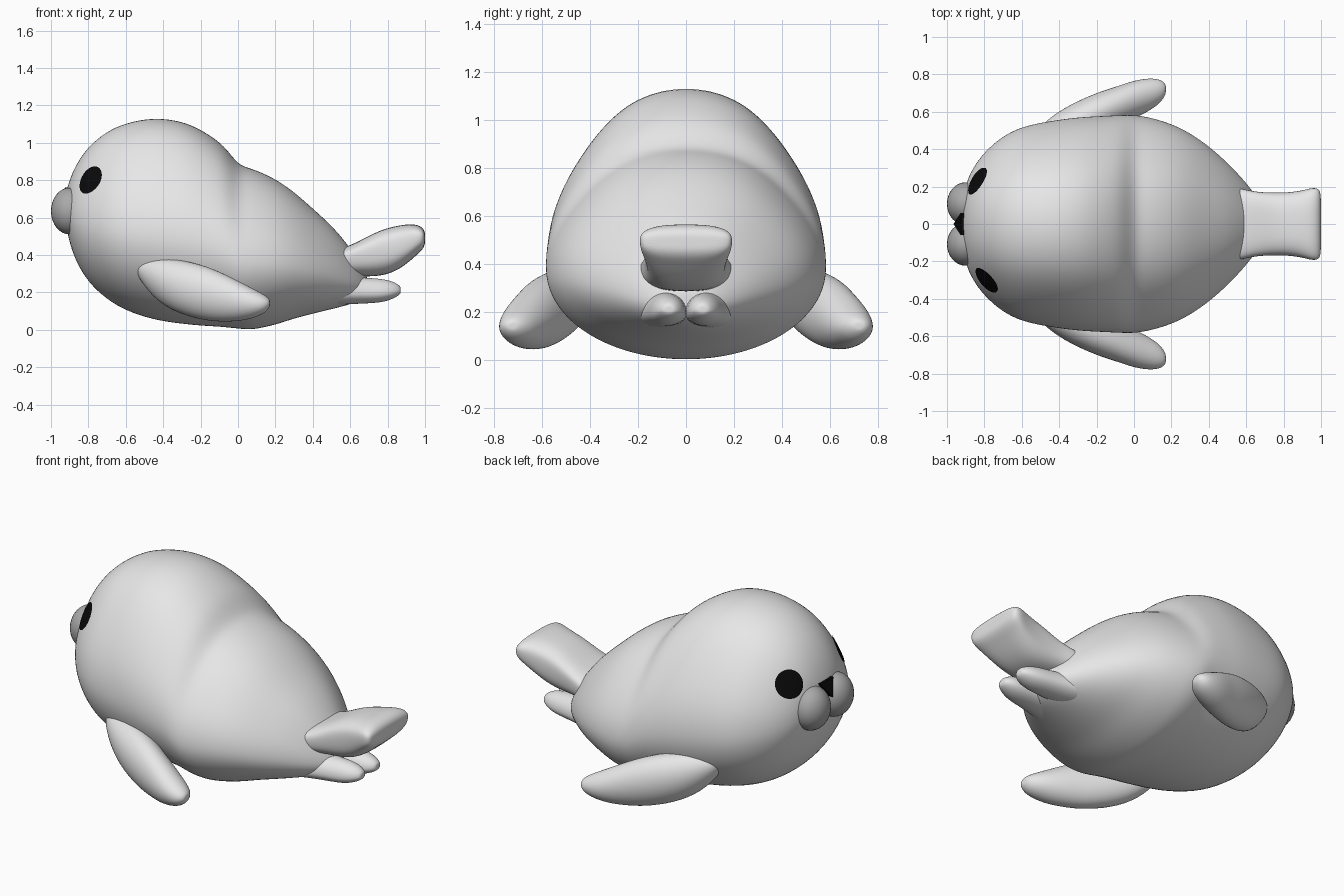
import bpy, bmesh, math
from mathutils import Vector

if "Cube" in bpy.data.objects:
    bpy.data.objects.remove(bpy.data.objects["Cube"])


def material(name, value):
    m = bpy.data.materials.new(name)
    m.diffuse_color = (value, value, value, 1)
    m.use_nodes = True
    m.node_tree.nodes["Principled BSDF"].inputs["Base Color"].default_value = m.diffuse_color
    return m


FUR = material("pale_grey_fur", 0.8)
MUZZLE = material("mid_grey_muzzle", 0.4)
BLACK = material("black", 0.003)


def finish(bm, name, mat, levels=0):
    bmesh.ops.recalc_face_normals(bm, faces=bm.faces)
    me = bpy.data.meshes.new(name)
    bm.to_mesh(me)
    bm.free()
    me.materials.append(mat)
    for p in me.polygons:
        p.use_smooth = True
    ob = bpy.data.objects.new(name, me)
    bpy.context.collection.objects.link(ob)
    if levels:
        sub = ob.modifiers.new("smooth", "SUBSURF")
        sub.levels = sub.render_levels = levels
    return ob


def loft(name, sections, side=1, n=24, power=1.0, pinch=0.0, mid=0.5):
    """Rings along x; each section is (x, z_low, z_high, y_centre, half_width)."""
    bm = bmesh.new()
    rings = []
    for x, lo, hi, yc, w in sections:
        zc = lo + (hi - lo) * mid
        ring = []
        for i in range(n):
            t = 2 * math.pi * i / n
            c, s = math.cos(t), math.sin(t)
            c = math.copysign(abs(c) ** power, c)
            s = math.copysign(abs(s) ** power, s)
            if s > 0:
                c *= 1 - pinch * math.sin(2 * t) ** 2
            z = zc + s * ((hi - zc) if s > 0 else (zc - lo))
            ring.append(bm.verts.new((x, side * (yc + w * c), z)))
        rings.append(ring)
    for a, b in zip(rings, rings[1:]):
        for i in range(n):
            j = (i + 1) % n
            bm.faces.new((a[i], a[j], b[j], b[i]))
    # close both ends with a fan
    for ring in (rings[0], rings[-1]):
        f = bm.faces.new(ring)
        bmesh.ops.poke(bm, faces=[f])
    return finish(bm, name, FUR, 2)


# Body with domed head and a dip behind the neck
body = loft("body", [
    (-0.92, 0.57, 0.73, 0, 0.09), (-0.905, 0.48, 0.79, 0, 0.20),
    (-0.87, 0.37, 0.88, 0, 0.29), (-0.80, 0.25, 0.985, 0, 0.39),
    (-0.70, 0.16, 1.065, 0, 0.475), (-0.60, 0.10, 1.11, 0, 0.525),
    (-0.45, 0.05, 1.14, 0, 0.555), (-0.30, 0.03, 1.12, 0, 0.575),
    (-0.20, 0.02, 1.075, 0, 0.58), (-0.10, 0.015, 1.01, 0, 0.585),
    (-0.05, 0.01, 0.955, 0, 0.587), (0.00, 0.005, 0.89, 0, 0.587),
    (0.05, 0.0, 0.87, 0, 0.58), (0.10, 0.003, 0.855, 0, 0.57),
    (0.20, 0.025, 0.81, 0, 0.54), (0.30, 0.06, 0.74, 0, 0.49),
    (0.40, 0.085, 0.65, 0, 0.42), (0.50, 0.11, 0.56, 0, 0.33),
    (0.58, 0.13, 0.465, 0, 0.245), (0.64, 0.15, 0.38, 0, 0.17),
    (0.69, 0.18, 0.30, 0, 0.09)], n=32, pinch=0.08, mid=0.42)

# Raised upper tail fluke
loft("upper_tail", [
    (0.50, 0.29, 0.42, 0, 0.20), (0.58, 0.285, 0.445, 0, 0.19),
    (0.65, 0.285, 0.475, 0, 0.172), (0.75, 0.285, 0.53, 0, 0.168),
    (0.83, 0.305, 0.553, 0, 0.17), (0.90, 0.35, 0.565, 0, 0.18),
    (0.95, 0.395, 0.565, 0, 0.195), (0.985, 0.425, 0.55, 0, 0.192),
    (1.0, 0.455, 0.525, 0, 0.17)], power=0.7, mid=0.6)

for side, tag in ((1, "left"), (-1, "right")):
    # Paired lower tail lobes
    loft("lower_tail_" + tag, [
        (0.45, 0.13, 0.28, 0.11, 0.12), (0.58, 0.135, 0.29, 0.09, 0.10),
        (0.68, 0.14, 0.28, 0.08, 0.085), (0.77, 0.145, 0.275, 0.075, 0.075),
        (0.83, 0.165, 0.26, 0.07, 0.06), (0.87, 0.19, 0.235, 0.07, 0.03)],
        side, n=16, mid=0.4)
    # Swept-back side flippers
    loft("flipper_" + tag, [
        (-0.54, 0.29, 0.37, 0.44, 0.04), (-0.46, 0.175, 0.39, 0.465, 0.10),
        (-0.35, 0.095, 0.385, 0.52, 0.118), (-0.20, 0.05, 0.355, 0.585, 0.12),
        (-0.10, 0.04, 0.315, 0.625, 0.11), (0.00, 0.043, 0.265, 0.665, 0.105),
        (0.08, 0.06, 0.222, 0.692, 0.09), (0.14, 0.085, 0.19, 0.71, 0.066),
        (0.17, 0.12, 0.165, 0.72, 0.03)], side, n=16)
    # Whisker pads
    bm = bmesh.new()
    bmesh.ops.create_uvsphere(bm, u_segments=32, v_segments=16, radius=1)
    bmesh.ops.scale(bm, vec=(0.10, 0.115, 0.125), verts=bm.verts)
    bmesh.ops.translate(bm, vec=(-0.90, side * 0.108, 0.635), verts=bm.verts)
    finish(bm, "whisker_pad_" + tag, MUZZLE)

# Eyes: thin discs wrapped onto the head, one set slightly further forward
for tag, centre, normal in (("left", (-0.825, 0.22, 0.80), (-0.79, 0.61, 0.2)),
                            ("right", (-0.775, -0.29, 0.795), (-0.79, -0.61, 0.2))):
    bm = bmesh.new()
    rings = []
    rot = Vector(normal).to_track_quat("Z", "Y")
    for r in range(1, 7):
        rings.append([bm.verts.new(Vector(centre) + rot @ Vector((
            0.08 * r / 6 * math.cos(i * math.pi / 16),
            0.08 * r / 6 * math.sin(i * math.pi / 16), 0))) for i in range(32)])
    bm.faces.new(rings[0])
    for a, b in zip(rings, rings[1:]):
        for i in range(32):
            j = (i + 1) % 32
            bm.faces.new((a[i], b[i], b[j], a[j]))
    eye = finish(bm, "eye_" + tag, BLACK)
    wrap = eye.modifiers.new("wrap", "SHRINKWRAP")
    wrap.target = body
    wrap.wrap_method = "NEAREST_SURFACEPOINT"
    wrap.wrap_mode = "ABOVE_SURFACE"
    wrap.offset = 0.005

# Triangular nose between the whisker pads
bm = bmesh.new()
front = [bm.verts.new(p) for p in
         ((-0.925, 0.06, 0.762), (-0.925, -0.06, 0.762), (-0.965, 0, 0.675))]
back = [bm.verts.new(v.co + Vector((0.06, 0, 0))) for v in front]
bm.faces.new(front)
bm.faces.new(back[::-1])
for i in range(3):
    j = (i + 1) % 3
    bm.faces.new((front[i], back[i], back[j], front[j]))
nose = finish(bm, "nose", BLACK)
for p in nose.data.polygons:
    p.use_smooth = False
